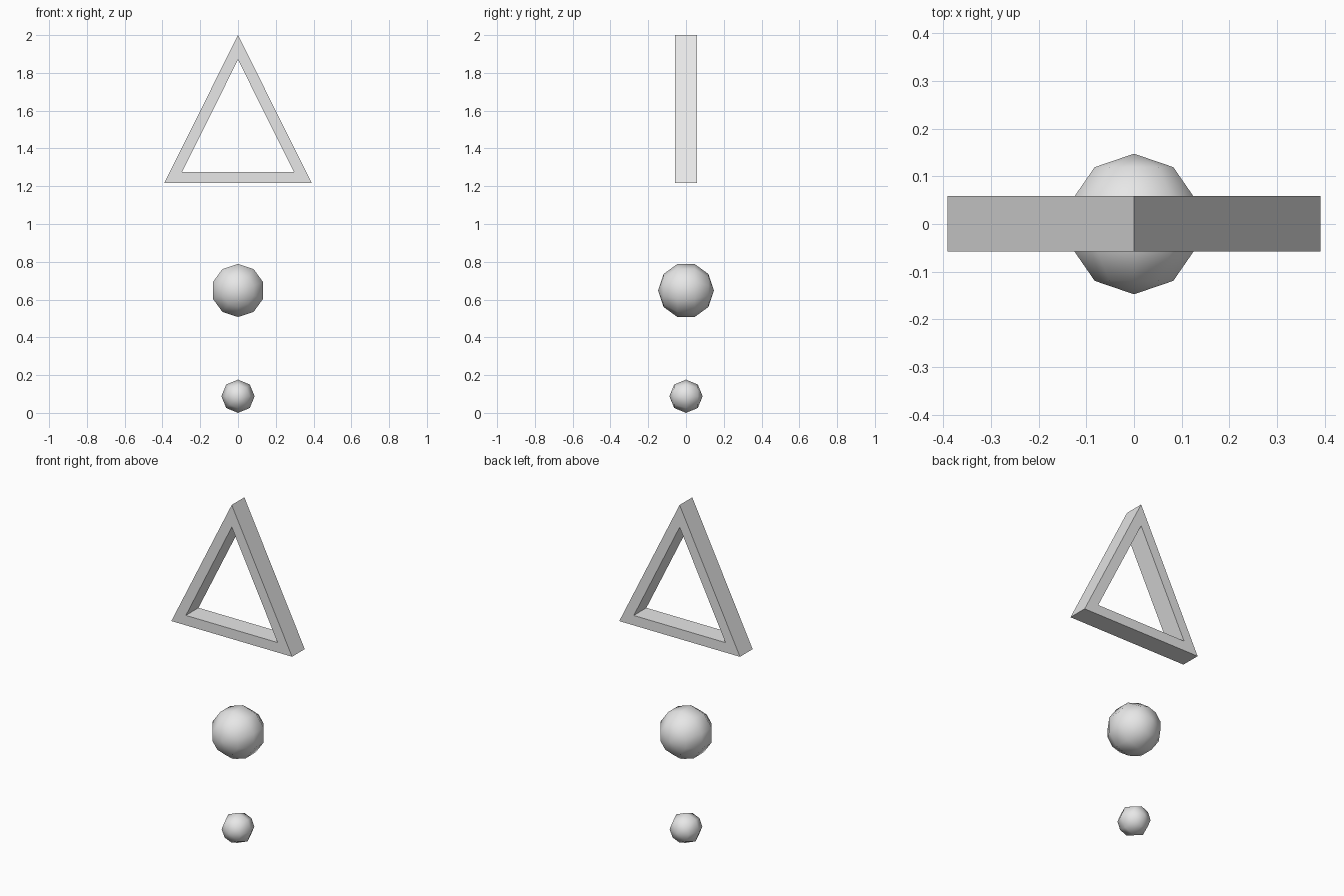
import bpy
import bmesh
import math

if "Cube" in bpy.data.objects:
    bpy.data.objects.remove(bpy.data.objects["Cube"], do_unlink=True)

GREY = (0.8, 0.8, 0.8, 1.0)
grey = bpy.data.materials.new("plain grey")
grey.use_nodes = True
grey.diffuse_color = GREY
grey.node_tree.nodes["Principled BSDF"].inputs["Base Color"].default_value = GREY


def add_object(name, bm, smooth):
    """Turn a bmesh into a named grey object."""
    bmesh.ops.recalc_face_normals(bm, faces=bm.faces)
    for face in bm.faces:
        face.smooth = smooth
    mesh = bpy.data.meshes.new(name)
    bm.to_mesh(mesh)
    bm.free()
    mesh.materials.append(grey)
    obj = bpy.data.objects.new(name, mesh)
    bpy.context.collection.objects.link(obj)
    return obj


def ball(name, radius, height, segments, rings):
    """Low-poly ball with its poles on the y axis."""
    bm = bmesh.new()
    arc = []
    for i in range(rings + 1):
        a = math.pi * i / rings
        arc.append(bm.verts.new((0, radius * math.cos(a), radius * math.sin(a))))
    edges = [bm.edges.new(pair) for pair in zip(arc, arc[1:])]
    bmesh.ops.spin(bm, geom=arc + edges, cent=(0, 0, 0), axis=(0, 1, 0),
                   angle=math.tau, steps=segments)
    bmesh.ops.remove_doubles(bm, verts=bm.verts, dist=0.0005)
    add_object(name, bm, True).location.z = height


def triangle_frame(name, outer, inner, y_front, y_back):
    """Mitred triangular frame: a ring of quads pushed back in depth."""
    bm = bmesh.new()
    loops = [[bm.verts.new((x, y_front, z)) for x, z in points]
             for points in (outer, inner)]
    out, inn = loops
    for i in range(3):
        j = (i + 1) % 3
        bm.faces.new((out[i], out[j], inn[j], inn[i]))
    result = bmesh.ops.extrude_face_region(bm, geom=bm.faces[:], use_keep_orig=True)
    moved = [g for g in result["geom"] if isinstance(g, bmesh.types.BMVert)]
    bmesh.ops.translate(bm, verts=moved, vec=(0, y_back - y_front, 0))
    add_object(name, bm, False)


# Floating frame on top
triangle_frame("triangle_frame",
               [(-0.391, 1.216), (0.391, 1.216), (0, 2.0)],
               [(-0.297, 1.274), (0.297, 1.274), (0, 1.87)],
               -0.058, 0.059)

# Two balls below it
ball("large_ball", 0.1475, 0.648, 10, 5)
ball("small_ball", 0.088, 0.088, 8, 4)
